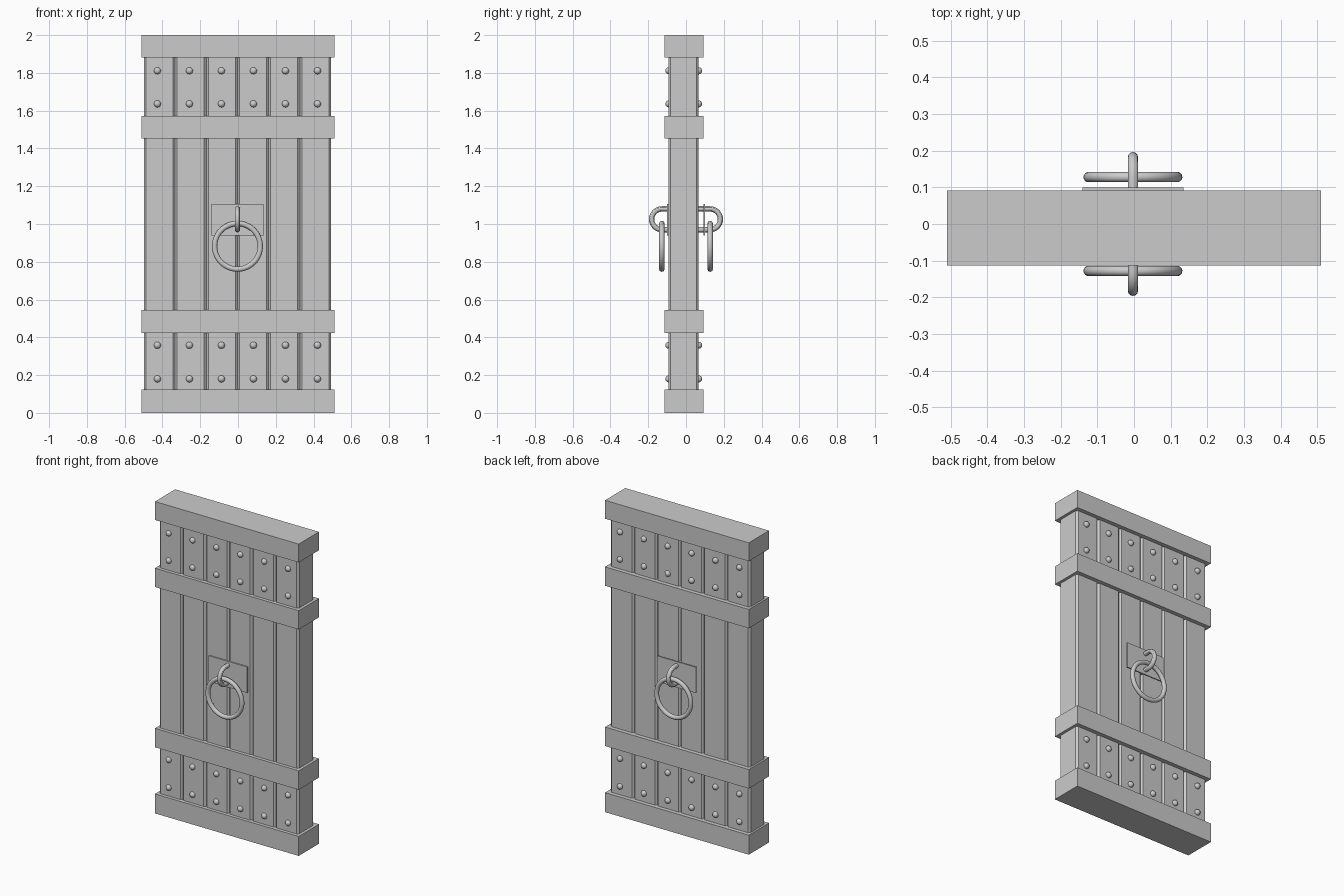
import bpy
import math

if "Cube" in bpy.data.objects:
    bpy.data.objects.remove(bpy.data.objects["Cube"])


def box(name, x, y, z, bevel=0.0):
    """Box from (min, max) pairs, with an optional chamfer."""
    spans = (x, y, z)
    bpy.ops.mesh.primitive_cube_add(size=1, location=[(a + b) / 2 for a, b in spans])
    ob = bpy.context.object
    ob.name = name
    ob.scale = [b - a for a, b in spans]
    bpy.ops.object.transform_apply(location=False, rotation=False, scale=True)
    if bevel:
        mod = ob.modifiers.new("chamfer", "BEVEL")
        mod.width = bevel
        mod.segments = 1
    return ob


def smooth(ob, name):
    ob.name = name
    bpy.ops.object.shade_smooth_by_angle()


PLANK_FRONT, PLANK_BACK = -0.092, 0.066
CENTRE = -0.003

# Vertical planks, chamfered so that grooves form between them
PITCH = 0.165
for i in range(6):
    left = CENTRE + (i - 3) * PITCH
    box(f"plank_{i + 1}", (left, left + PITCH), (PLANK_FRONT, PLANK_BACK),
        (0.02, 1.98), bevel=0.011)

# Horizontal bands wrapped round the planks
bands = {
    "bottom_rail": (0, 0.125),
    "lower_band": (0.424, 0.546),
    "upper_band": (1.452, 1.573),
    "top_rail": (1.882, 2),
}
for name, height in bands.items():
    box(name, (-0.51, 0.51), (-0.113, 0.092), height)

# Round rivets on both faces
for side, y in (("front", PLANK_FRONT + 0.001), ("back", PLANK_BACK + 0.001)):
    for row, z in enumerate((0.18, 0.358, 1.636, 1.811)):
        for col in range(6):
            bpy.ops.mesh.primitive_uv_sphere_add(
                segments=16, ring_count=10, radius=0.0185,
                location=(CENTRE + (col - 2.5) * 0.1695, y, z))
            smooth(bpy.context.object, f"{side}_rivet_{row + 1}_{col + 1}")


def staple(name, side):
    """U-shaped rod that leaves the door, turns and returns lower down."""
    x, arc_y, mid_z, radius, steps = CENTRE, 0.127, 1.025, 0.055, 16
    path = [(0.05, mid_z + radius)]
    for k in range(steps + 1):
        a = math.pi / 2 - math.pi * k / steps
        path.append((arc_y + radius * math.cos(a), mid_z + radius * math.sin(a)))
    path.append((0.05, mid_z - radius))
    curve = bpy.data.curves.new(name, "CURVE")
    curve.dimensions = "3D"
    curve.bevel_depth = 0.014
    curve.bevel_resolution = 4
    curve.use_fill_caps = True
    spline = curve.splines.new("POLY")
    spline.points.add(len(path) - 1)
    for point, (y, z) in zip(spline.points, path):
        point.co = (x, side * y, z, 1)
    ob = bpy.data.objects.new(name, curve)
    bpy.context.collection.objects.link(ob)
    bpy.ops.object.select_all(action="DESELECT")
    ob.select_set(True)
    bpy.context.view_layer.objects.active = ob
    bpy.ops.object.convert(target="MESH")
    smooth(bpy.context.object, name)


# Plate, staple and ring handle on each face
for side_name, side in (("front", -1), ("back", 1)):
    box(f"{side_name}_handle_plate", (-0.14, 0.135),
        sorted((side * 0.092, side * 0.1)), (0.94, 1.106))
    staple(f"{side_name}_staple", side)
    bpy.ops.mesh.primitive_torus_add(
        major_segments=48, minor_segments=14, major_radius=0.121, minor_radius=0.014,
        location=(CENTRE, side * 0.128, 0.882), rotation=(math.pi / 2, 0, 0))
    smooth(bpy.context.object, f"{side_name}_ring_handle")
